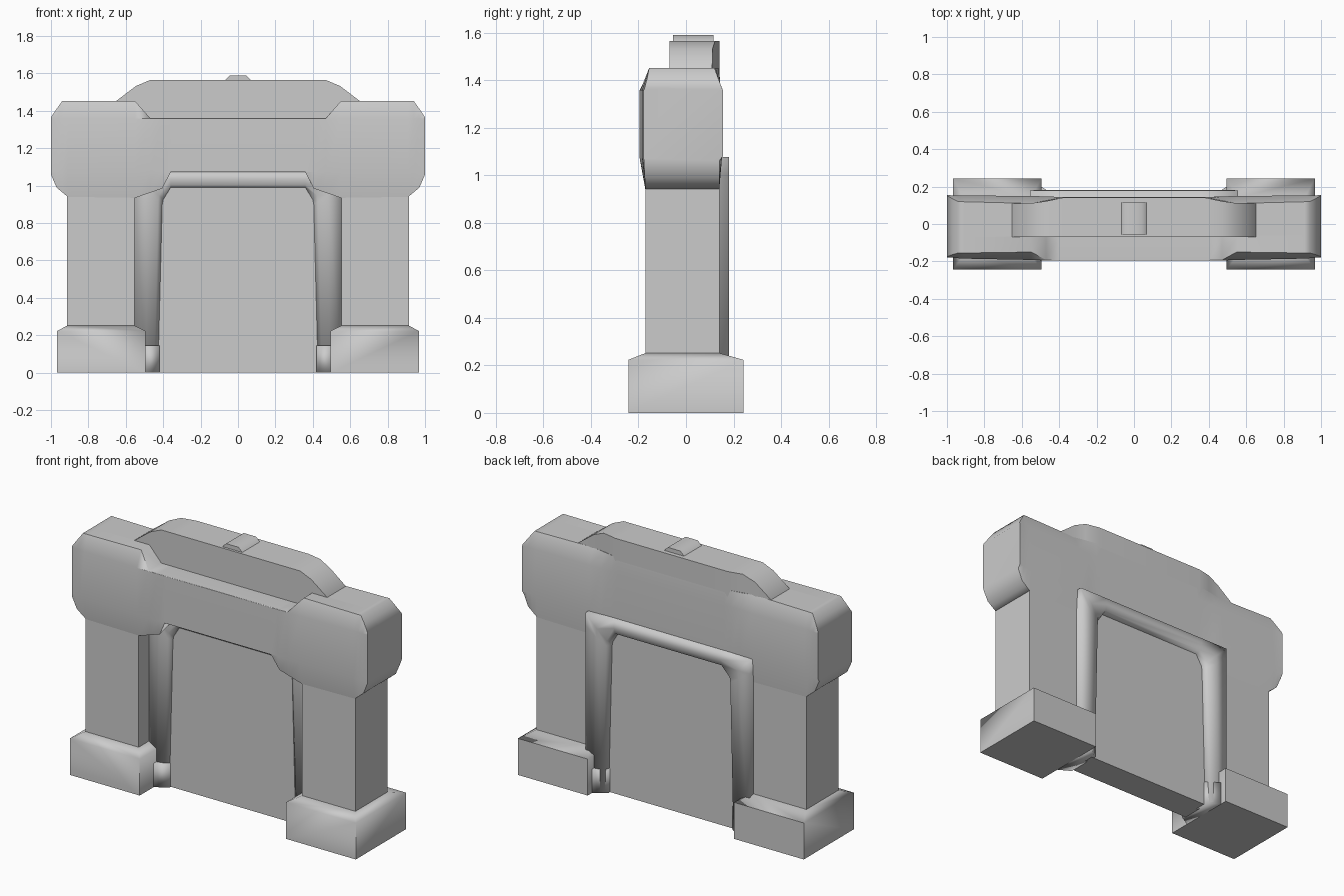
import bpy, bmesh

if "Cube" in bpy.data.objects:
    bpy.data.objects.remove(bpy.data.objects["Cube"])


def loft(name, rings, angle=1.2):
    """Skin a row of equal-length closed rings and cap both ends."""
    bm = bmesh.new()
    vs = [[bm.verts.new(p) for p in r] for r in rings]
    n = len(rings[0])
    for a, b in zip(vs, vs[1:]):
        for i in range(n):
            j = (i + 1) % n
            bm.faces.new((a[i], a[j], b[j], b[i]))
    bm.faces.new(vs[0][::-1])
    bm.faces.new(vs[-1])
    bmesh.ops.recalc_face_normals(bm, faces=bm.faces)
    me = bpy.data.meshes.new(name)
    bm.to_mesh(me)
    bm.free()
    ob = bpy.data.objects.new(name, me)
    bpy.context.collection.objects.link(ob)
    bpy.ops.object.select_all(action='DESELECT')
    ob.select_set(True)
    bpy.context.view_layer.objects.active = ob
    bpy.ops.object.shade_smooth_by_angle(angle=angle)
    if angle < 1.5:
        # Large faces keep their own normal, small chamfers blend
        ob.modifiers.new("weighted_normal", 'WEIGHTED_NORMAL').keep_sharp = True
    return ob


def rect(x0, x1, y0, y1, z):
    return [(x0, y0, z), (x1, y0, z), (x1, y1, z), (x0, y1, z)]


def both(half):
    """Mirror a list of x-first tuples, ordered from outside to centre."""
    return [(-h[0],) + tuple(h[1:]) for h in half] + list(half[::-1])


def prism(name, outline, y0, y1):
    return loft(name, [[(x, y, z) for x, z in outline] for y in (y0, y1)])


# Lintel: cross-sections along x
# (x, bottom, front top, back top, front y, front top y, back y, back top y)
sections = both([
    (1.00, 1.06, 1.365, 1.365, -.178, -.175, .155, .152),
    (.97, 0.99, 1.41, 1.41, -.18, -.163, .153, .135),
    (.94, .965, 1.452, 1.452, -.183, -.155, .152, .12),
    (.91, .94, 1.452, 1.452, -.185, -.155, .152, .119),
    (.55, .935, 1.452, 1.452, -.192, -.15, .15, .11),
    (.47, .962, 1.362, 1.452, -.195, -.192, .147, .125),
    (.405, .985, 1.362, 1.452, -.195, -.193, .145, .137),
    (.36, 1.072, 1.362, 1.452, -.195, -.193, .145, .14)])
rings = []
for x, zb, zt, ztb, yf, yft, yb, ybt in sections:
    bulge = (zb - .94) / .135 if zb > .94 else 0
    low_f = -.17 + min(bulge, 1) * (yf + .17)
    zbb = 1.07 if abs(x) < .5 else zb
    rings.append([(x, low_f, zb), (x, yf, max(1.072, zb + .004)), (x, yf, 1.358),
                  (x, yft, zt), (x, -.07, zt), (x, -.06, ztb), (x, ybt, ztb),
                  (x, yb, 1.358), (x, yb, 1.08), (x, .14, zbb)])
loft("lintel", rings)

# Raised crown over the lintel, back corners tapering
crown = both([(.655, 1.45, .11), (.545, 1.533, .112), (.47, 1.565, .122), (.38, 1.565, .141)])
loft("crown", [[(x, -.07, 1.34), (x, -.07, z), (x, yb, z), (x, yb, 1.34)]
               for x, z, yb in crown])

# Small cap on top
loft("top_cap", [rect(-.072, .072, -.055, .115, 1.56), rect(-.042, .042, -.055, .115, 1.59)])

# Legs, bases and feet on both sides
for s, side in ((-1, "left"), (1, "right")):
    loft(side + "_leg", [rect(s * .553, s * .913, -.17, .14, z) for z in (.2, 1.15)])
    loft(side + "_base", [rect(s * .495, s * .967, -.243, .243, 0),
                          rect(s * .495, s * .967, -.243, .243, .223),
                          rect(s * .553, s * .913, -.17, .14, .252)])
    loft(side + "_frame_foot",
         [[(s * .5, -.11, z), (s * .42, -.065, z), (s * .42, .15, z), (s * .5, .203, z)]
          for z in (0, .145)], 1.6)

# Smooth-shaded door frame: profile blended between outer and inner outlines
outer = both([(.555, .01), (.555, 1.0), (.555, 1.078), (.36, 1.078)])
inner = both([(.428, .01), (.405, .90), (.40, .925), (.36, .99)])
profile = [(0, .18), (.5, .182), (.9, .172), (1, .14),
           (1, -.055), (.85, -.07), (.5, -.08), (0, -.07)]
loft("door_frame", [[(o[0] + (i[0] - o[0]) * t, y, o[1] + (i[1] - o[1]) * t)
                     for t, y in profile] for o, i in zip(outer, inner)], 1.7)

# Door slab filling the opening
prism("door", both([(.435, 0), (.408, .92), (.365, .994)]), -.05, .135)
